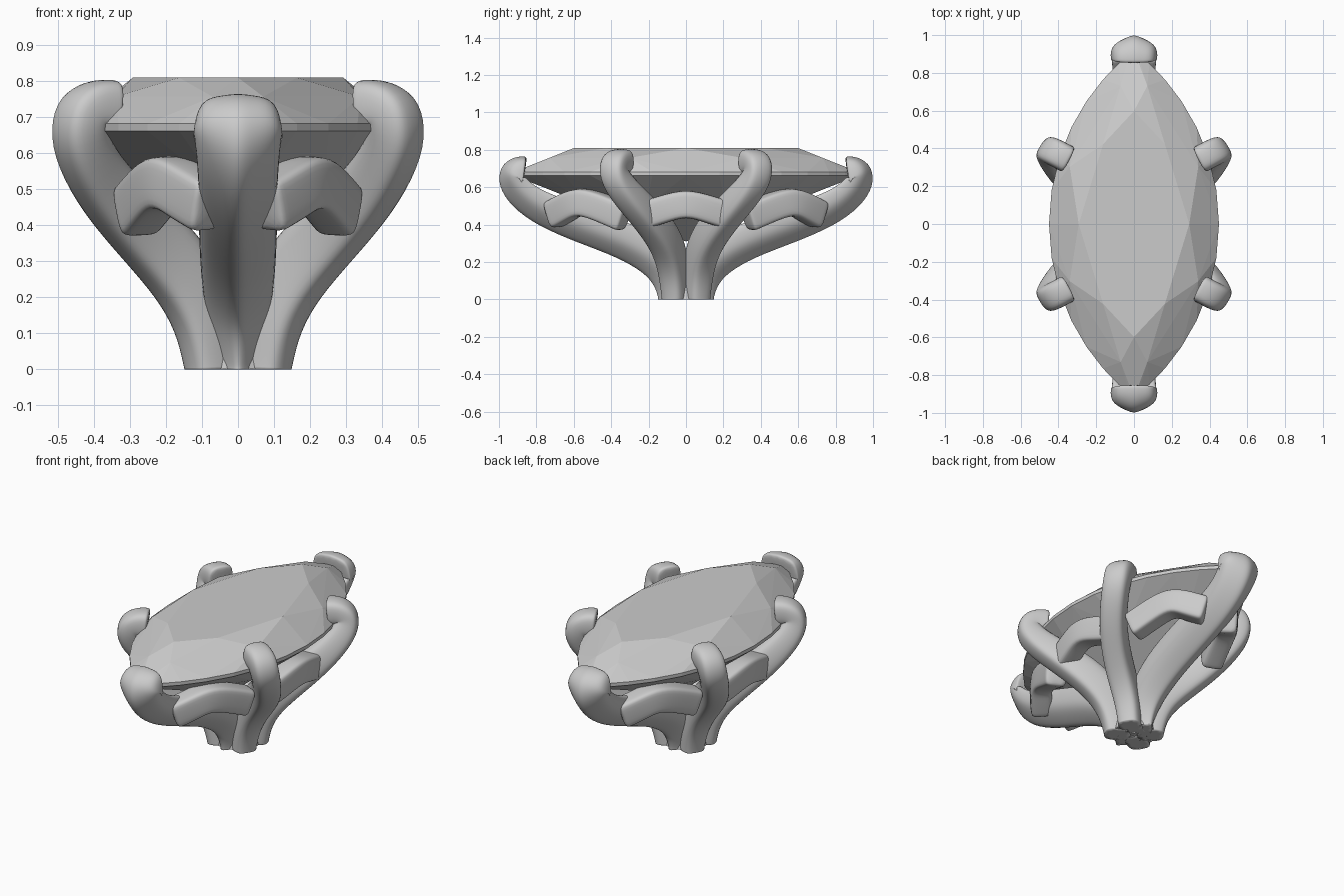
import bpy, bmesh, math
from mathutils import Vector

if "Cube" in bpy.data.objects:
    bpy.data.objects.remove(bpy.data.objects["Cube"])


def finish(name, bm, smooth):
    bmesh.ops.recalc_face_normals(bm, faces=bm.faces)
    me = bpy.data.meshes.new(name)
    bm.to_mesh(me)
    bm.free()
    ob = bpy.data.objects.new(name, me)
    bpy.context.collection.objects.link(ob)
    for p in me.polygons:
        p.use_smooth = smooth
    return ob


def sweep(name, path, section, side, mirror, widths=None, depths=None,
          flats=None, flat_foot=False):
    """Sweep a section (across, outward) along a path, mirror it, and smooth it.
    depths stretch the inner half, flats level the outer ridge."""
    pts = [Vector(p) for p in path]
    count = len(pts)
    widths, depths = widths or [1] * count, depths or [1] * count
    flats = flats or [0] * count
    side = Vector(side).normalized()
    bm = bmesh.new()
    crease = bm.edges.layers.float.new("crease_edge")
    rings = []
    for i, p in enumerate(pts):
        t = (pts[min(i + 1, count - 1)] - pts[max(i - 1, 0)]).normalized()
        if flat_foot and i == 0:
            t = Vector((0, 0, 1))
        s = (side - t * side.dot(t)).normalized()
        n = s.cross(t)
        ring = []
        for a, b in section:
            b = b * depths[i] if b < 0 else b + (0.075 - b) * flats[i]
            ring.append(bm.verts.new(p + s * (a * widths[i]) + n * b))
        rings.append(ring)
    k = len(section)
    for r0, r1 in zip(rings, rings[1:]):
        for j in range(k):
            bm.faces.new((r0[j], r0[(j + 1) % k], r1[(j + 1) % k], r1[j]))
    foot = bm.faces.new(rings[0])
    bm.faces.new(rings[-1])
    if flat_foot:
        for e in foot.edges:
            e[crease] = 1.0
    ob = finish(name, bm, True)
    m = ob.modifiers.new("mirror", 'MIRROR')
    m.use_axis = mirror
    m.use_mirror_merge = False
    sub = ob.modifiers.new("smooth", 'SUBSURF')
    sub.levels = sub.render_levels = 2
    return ob


def box_section(a, b, c=0.62):
    return [(a, -b * c), (a, b * c), (a * c, b), (-a * c, b),
            (-a, b * c), (-a, -b * c), (-a * c, -b), (a * c, -b)]


# Marquise stone: faceted hull of table, crown, girdle and pavilion rings
L, W = 0.92, 0.45
R = (L * L + W * W) / (2 * W)


def marquise(n, scale, z, offset=0.0):
    out = []
    for i in range(n):
        t = 2 * math.pi * (i + offset) / n
        y = L * math.sin(t)
        x = math.sqrt(R * R - y * y) - (R - W)
        out.append((math.copysign(x, math.cos(t)) * scale, y * scale, z))
    return out


bm = bmesh.new()
points = (marquise(8, 0.65, 0.81) + marquise(8, 0.86, 0.757, 0.5)
          + marquise(32, 1, 0.682) + marquise(32, 1, 0.662)
          + marquise(8, 0.6, 0.50, 0.5) + [(0, 0, 0.31)])
for p in points:
    bm.verts.new(p)
bmesh.ops.convex_hull(bm, input=bm.verts)
bmesh.ops.delete(bm, geom=[v for v in bm.verts if not v.link_faces], context='VERTS')
bmesh.ops.dissolve_limit(bm, angle_limit=0.01, verts=bm.verts, edges=bm.edges)
finish("marquise_stone", bm, False)

# Four side prongs with hooked tips
sweep("side_prongs",
      [(.072, .057, 0), (.076, .058, .03), (.098, .068, .13), (.158, .09, .24),
       (.255, .145, .35), (.36, .24, .47), (.428, .343, .59), (.443, .386, .67),
       (.431, .384, .715), (.398, .368, .732), (.357, .345, .732), (.347, .34, .73)],
      box_section(.074, .074), (-.5, .87, 0), (True, True, False),
      widths=[.86, .88, .95, 1, 1, 1, 1, 1, 1, 1, 1, 1],
      depths=[1, 1.1, 1.4, 1.7, 1.7, 1.4, 1.1, 1, 1, 1, 1, 1], flat_foot=True)

# Two end prongs with a chevron section that cups the stone tips
chevron = [(0, .085), (.35, .06), (.9, .005), (1.03, -.03), (1.0, -.075),
           (.8, -.08), (0, -.045), (-.8, -.08), (-1.0, -.075), (-1.03, -.03),
           (-.9, .005), (-.35, .06)]
sweep("end_prongs",
      [(0, .072, 0), (0, .074, .03), (0, .10, .11), (0, .17, .20), (0, .33, .295),
       (0, .55, .375), (0, .755, .46), (0, .88, .55), (0, .937, .64),
       (0, .932, .672), (0, .90, .69), (0, .87, .69), (0, .86, .688)],
      chevron, (-1, 0, 0), (False, True, False),
      widths=[.065, .068, .085, .10, .107, .107, .108, .113, .12, .122, .122, .12, .118],
      depths=[1, 1, 1.2, 1.4, 1.6, 1.6, 1.4, 1.1, 1, 1, 1, 1, 1],
      flats=[0, 0, 0, 0, 0, 0, 0, 0, 0.1, 0.45, .75, .8, .8], flat_foot=True)

# Foot core closing the gap between the prong bases
bm = bmesh.new()
bmesh.ops.create_cone(bm, cap_ends=True, segments=24, radius1=.125, radius2=.10, depth=.16)
bmesh.ops.translate(bm, verts=bm.verts, vec=(0, 0, .081))
finish("foot_core", bm, False)

# Arched gallery bars between the two prongs on each side
sweep("side_gallery_bars",
      [(.335, -.215, .455), (.335, -.2, .458), (.355, -.12, .483), (.375, 0, .52),
       (.355, .12, .483), (.335, .2, .458), (.335, .215, .455)],
      box_section(.062, .075, .8), (1, 0, 0), (True, False, False))

# Arched gallery bars from the side prongs to the end prongs
sweep("end_gallery_bars",
      [(.29, .32, .435), (.28, .34, .443), (.245, .44, .487), (.20, .56, .53),
       (.15, .63, .498), (.085, .70, .458), (.07, .715, .452)],
      box_section(.062, .076, .8), (.87, .5, 0), (True, True, False))
